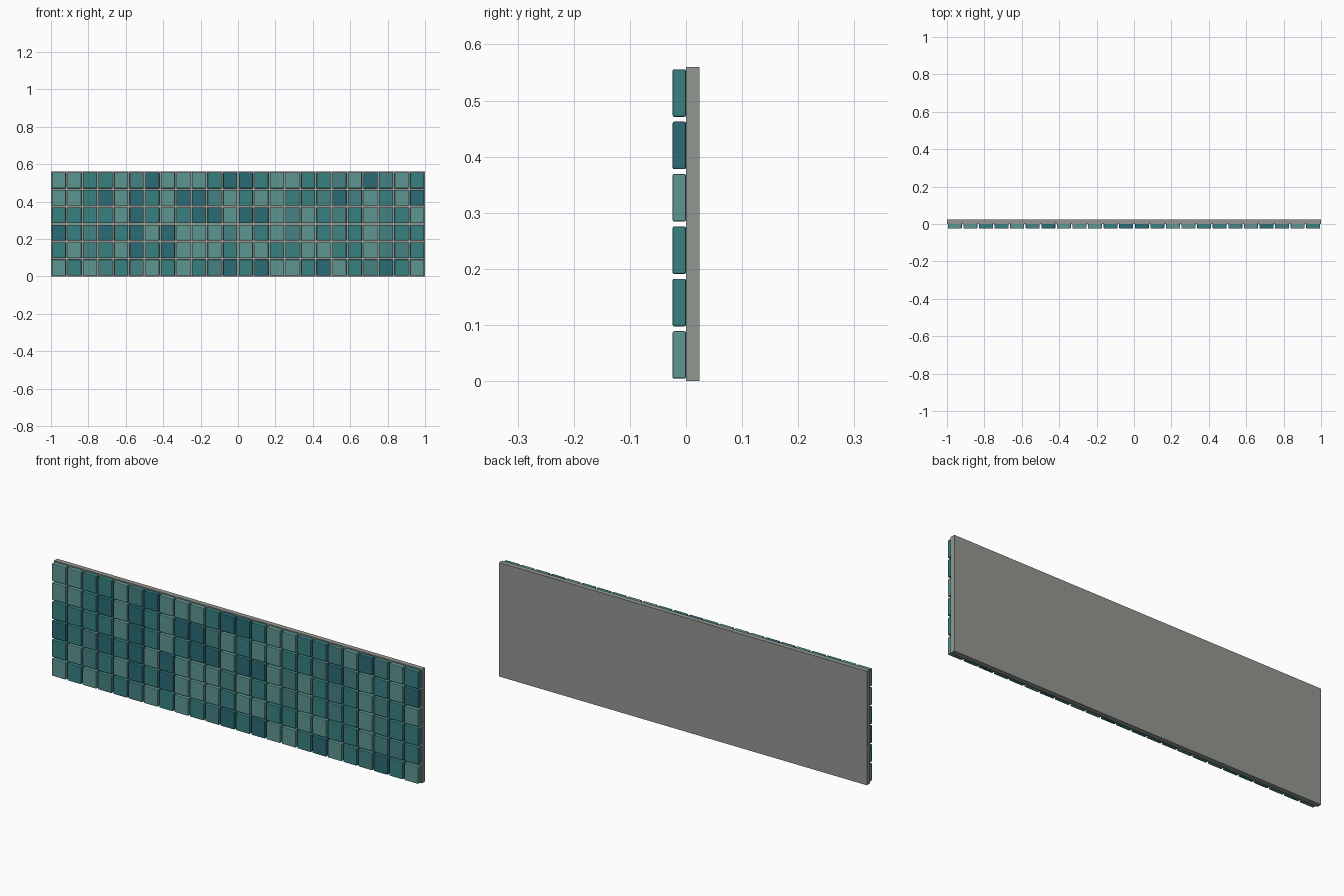
import bpy, bmesh
from mathutils import Matrix

if "Cube" in bpy.data.objects:
    bpy.data.objects.remove(bpy.data.objects["Cube"])

COLS, ROWS = 24, 6
WIDTH, HEIGHT, THICK = 2.0, 0.56, 0.024
PX, PZ = WIDTH / COLS, HEIGHT / ROWS
GAP = 0.0085

# Glaze shades: light, teal, slate, deep
SHADES = {"A": ("light_glaze", (0.11, 0.31, 0.29, 1)),
          "B": ("teal_glaze", (0.04, 0.22, 0.22, 1)),
          "C": ("slate_glaze", (0.06, 0.22, 0.23, 1)),
          "D": ("deep_glaze", (0.025, 0.15, 0.18, 1))}

# Shade of every tile, top row first
PATTERN = ["AABBACDAAABDDBAABBCADCAB",
           "AABDADBADDCABAABBCDCABAD",
           "BBBBADBABDDADDACABCBACBA",
           "DBCDBDADAAACABACABCBACBB",
           "BACBADBDAAABAABBAABBACCB",
           "ABACBCABABCDBDAABDABCDBA"]


def material(name, color):
    m = bpy.data.materials.new(name)
    m.diffuse_color = color
    m.use_nodes = True
    m.node_tree.nodes["Principled BSDF"].inputs["Base Color"].default_value = m.diffuse_color
    return m


def add_box(bm, center, size):
    mat = Matrix.Translation(center) @ Matrix.Diagonal((*size, 1))
    return bmesh.ops.create_cube(bm, size=1, matrix=mat)["verts"]


def make_object(name, bm, mats):
    mesh = bpy.data.meshes.new(name)
    bm.to_mesh(mesh)
    bm.free()
    obj = bpy.data.objects.new(name, mesh)
    bpy.context.collection.objects.link(obj)
    for m in mats:
        mesh.materials.append(m)
    return obj


# Backing board
bm = bmesh.new()
add_box(bm, (0, THICK / 2, HEIGHT / 2), (WIDTH, THICK, HEIGHT))
make_object("backing_board", bm, [material("grout", (0.29, 0.31, 0.28, 1))])

# Tiles with softened edges
mats = [material(*v) for v in SHADES.values()]
keys = list(SHADES)
bm = bmesh.new()
for r, row in enumerate(PATTERN):
    for c, key in enumerate(row):
        center = (-WIDTH / 2 + (c + 0.5) * PX, -THICK / 2, HEIGHT - (r + 0.5) * PZ)
        verts = add_box(bm, center, (PX - GAP, THICK, PZ - GAP))
        for f in {f for v in verts for f in v.link_faces}:
            f.material_index = keys.index(key)
tiles = make_object("wall_tiles", bm, mats)
bev = tiles.modifiers.new("soft_edges", "BEVEL")
bev.width = 0.003
bev.segments = 2
